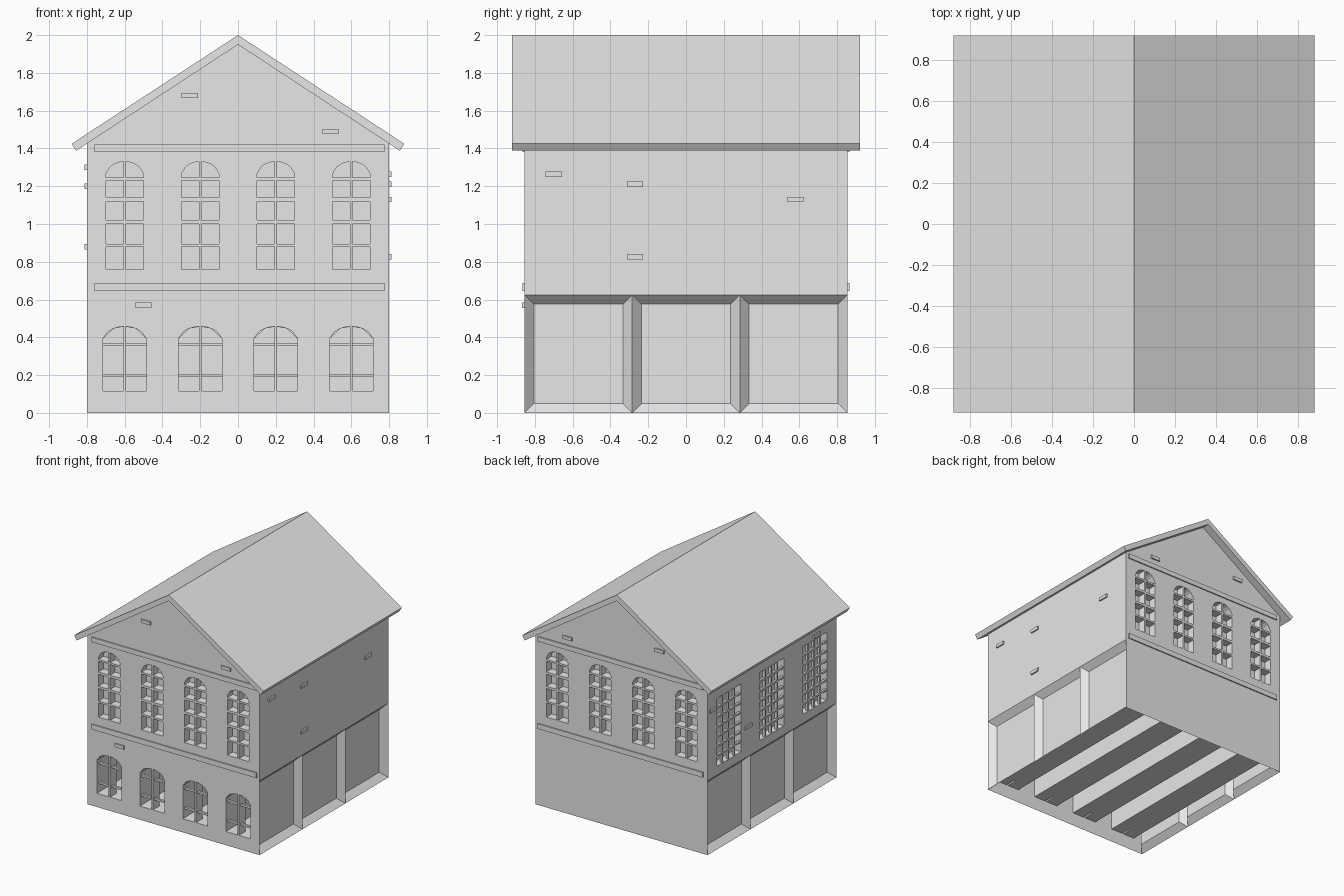
import bpy, bmesh, math
from mathutils import Vector

cube = bpy.data.objects.get("Cube")
if cube:
    bpy.data.objects.remove(cube, do_unlink=True)

plaster = bpy.data.materials.new("plain_grey")
plaster.use_nodes = True
GREY = (0.8, 0.8, 0.8, 1)
plaster.diffuse_color = GREY
plaster.node_tree.nodes["Principled BSDF"].inputs["Base Color"].default_value = GREY

W, D, EAVE, PEAK = 0.80, 0.855, 1.428, 1.95   # half width, half depth, wall heights
BAY_TOP = 0.625
COLUMNS = (-0.6, -0.2, 0.2, 0.6)


def add_prism(bm, outline, y0, y1):
    """Extrude an (x, z) outline from y0 to y1."""
    face = bm.faces.new([bm.verts.new((x, y0, z)) for x, z in outline])
    new = bmesh.ops.extrude_face_region(bm, geom=[face])["geom"]
    bmesh.ops.translate(bm, vec=(0, y1 - y0, 0),
                        verts=[v for v in new if isinstance(v, bmesh.types.BMVert)])


def add_box(bm, x0, x1, y0, y1, z0, z1):
    add_prism(bm, [(x0, z0), (x1, z0), (x1, z1), (x0, z1)], y0, y1)


def finish(bm, name):
    bmesh.ops.recalc_face_normals(bm, faces=bm.faces[:])
    mesh = bpy.data.meshes.new(name)
    bm.to_mesh(mesh)
    bm.free()
    mesh.materials.append(plaster)
    obj = bpy.data.objects.new(name, mesh)
    bpy.context.collection.objects.link(obj)
    return obj


def arch_outline(x0, x1, z0, spring, crown, cx, half):
    """Part of an arched opening between x0 and x1."""
    top = []
    for i in range(5):
        x = x1 + (x0 - x1) * i / 4
        s = (x - cx) / half
        top.append((x, spring + (crown - spring) * math.sqrt(max(0, 1 - s * s * 0.97))))
    return [(x0, z0), (x1, z0)] + top


# House body: gabled block with sunken bays along both long sides
bm = bmesh.new()
add_prism(bm, [(-W, 0), (W, 0), (W, EAVE), (0, PEAK), (-W, EAVE)], -D, D)
for co, no in (((0, 0, BAY_TOP), (0, 0, 1)), ((0, -D / 3, 0), (0, 1, 0)), ((0, D / 3, 0), (0, 1, 0))):
    bmesh.ops.bisect_plane(bm, geom=bm.verts[:] + bm.edges[:] + bm.faces[:], plane_co=co, plane_no=no)
bmesh.ops.recalc_face_normals(bm, faces=bm.faces[:])
bays = [f for f in bm.faces if abs(f.normal.x) > 0.9 and f.calc_center_median().z < BAY_TOP]
bmesh.ops.inset_individual(bm, faces=bays, thickness=0.07, depth=-0.05)
walls = finish(bm, "walls")

# Window openings
cut = bmesh.new()
bars = bmesh.new()
UPPER_ROWS = ((0.76, 0.88), (0.895, 1.0), (1.02, 1.12), (1.14, 1.23))
for cx in COLUMNS:
    for side in (-1, 1):
        # upper panes, front and back
        for y0, y1 in ((-D - 0.02, -D + 0.07), (D - 0.07, D + 0.02)):
            near, far = cx + side * 0.007, cx + side * 0.1
            a, b = min(near, far), max(near, far)
            for z0, z1 in UPPER_ROWS:
                add_box(cut, a, b, y0, y1, z0, z1)
            add_prism(cut, arch_outline(a, b, 1.245, 1.25, 1.33, cx, 0.1), y0, y1)
        # lower panes, front only
        near, far = cx + side * 0.007, cx + side * 0.115
        a, b = min(near, far), max(near, far)
        add_prism(cut, arch_outline(a, b, 0.115, 0.38, 0.457, cx, 0.115), -D - 0.02, -D + 0.1)
    # long vault behind the lower window
    add_prism(cut, arch_outline(cx - 0.115, cx + 0.115, 0.115, 0.38, 0.457, cx, 0.115), -D + 0.09, D - 0.05)
    for z in (0.197, 0.362):
        add_box(bars, cx - 0.115, cx + 0.115, -D + 0.02, -D + 0.04, z - 0.008, z + 0.008)

# Gridded windows on the left-hand long wall
for cy in (-0.57, 0, 0.57):
    y0, y1, z0, z1 = cy - 0.16, cy + 0.16, 0.70, 1.27
    add_box(cut, -W - 0.02, -W + 0.06, y0, y1, z0, z1)
    for i in range(1, 4):
        y = y0 + (y1 - y0) * i / 4
        add_box(bars, -W + 0.005, -W + 0.025, y - 0.008, y + 0.008, z0, z1)
    for i in range(1, 7):
        z = z0 + (z1 - z0) * i / 7
        add_box(bars, -W + 0.005, -W + 0.025, y0, y1, z - 0.008, z + 0.008)
cutter = finish(cut, "window_cutter")
cutter.hide_render = True
finish(bars, "window_bars")

mod = walls.modifiers.new("openings", "BOOLEAN")
mod.operation = "DIFFERENCE"
mod.solver = "EXACT"
mod.use_self = True
mod.object = cutter
bpy.context.view_layer.objects.active = walls
bpy.ops.object.modifier_apply(modifier=mod.name)
bpy.data.objects.remove(cutter, do_unlink=True)

# Open underside
bm = bmesh.new()
bm.from_mesh(walls.data)
base = [f for f in bm.faces if all(v.co.z < 0.001 for v in f.verts)]
bmesh.ops.delete(bm, geom=base, context="FACES")
bm.to_mesh(walls.data)
bm.free()

# Roof: two sloping slabs meeting at the ridge
bm = bmesh.new()
add_prism(bm, [(0, 2), (-0.88, 1.425), (-0.857, 1.388), (0, PEAK), (0.857, 1.388), (0.88, 1.425)], -0.92, 0.92)
finish(bm, "roof")

# Trim bands on both gable ends
bm = bmesh.new()
for s in (-1, 1):
    for z0, z1 in ((0.645, 0.688), (1.38, 1.42)):
        add_box(bm, -0.76, 0.775, s * (D - 0.01), s * (D + 0.01), z0, z1)
finish(bm, "trim_bands")

# Scattered raised bricks
bm = bmesh.new()
L, H, P = 0.043, 0.014, 0.012
for s, spots in ((-1, ((-0.255, 1.68), (0.49, 1.49), (-0.5, 0.57))),
                 (1, ((0.5, 1.48), (-0.355, 1.6)))):
    for x, z in spots:
        add_box(bm, x - L, x + L, s * (D - P), s * (D + P), z - H, z + H)
for s, spots in ((1, ((-0.7, 1.263), (-0.27, 1.21), (0.58, 1.13), (-0.27, 0.827))),
                 (-1, ((0.79, 1.2), (0.32, 0.88), (-0.59, 1.3)))):
    for y, z in spots:
        add_box(bm, s * (W - P), s * (W + P), y - L, y + L, z - H, z + H)
finish(bm, "raised_bricks")
